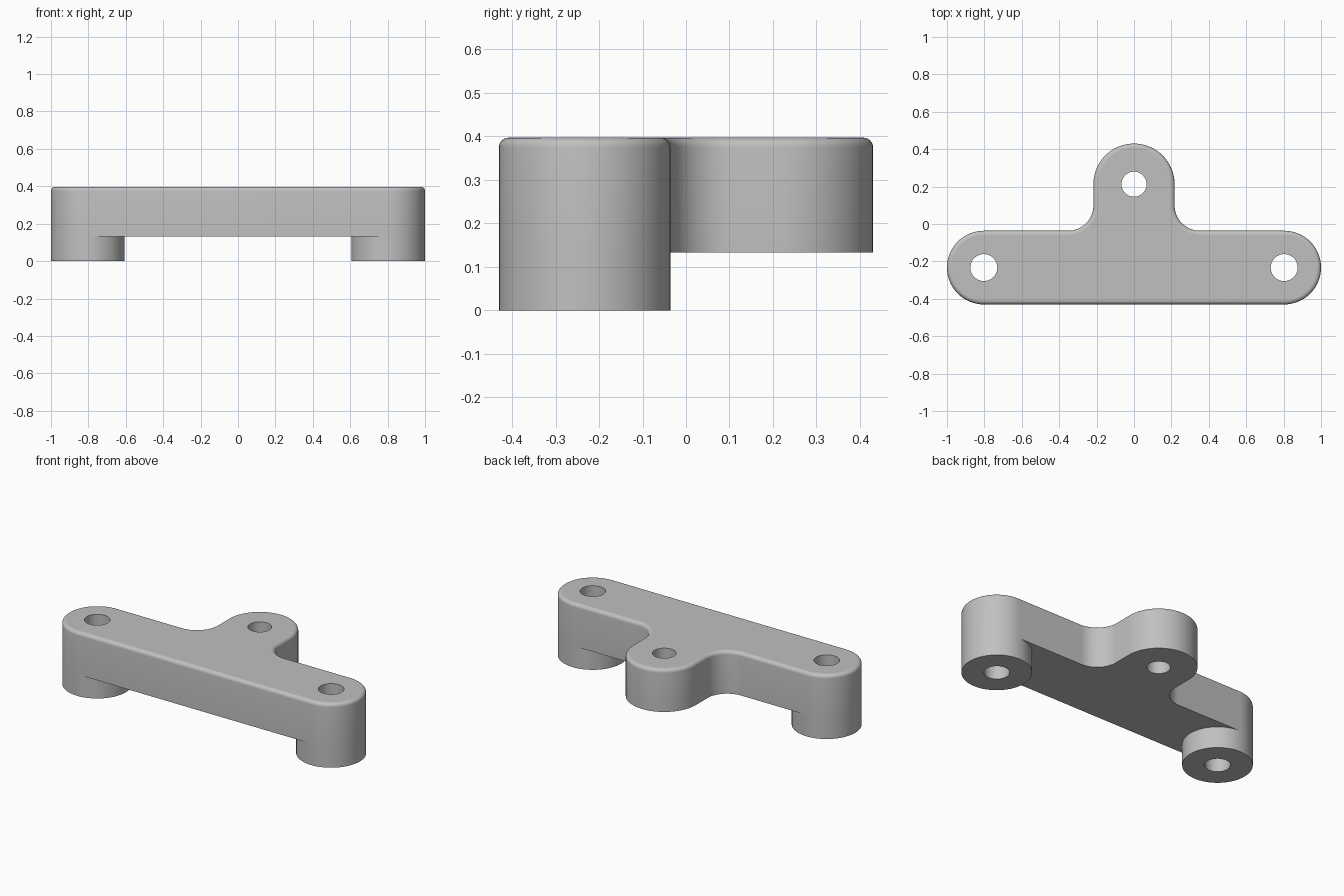
import bpy
import bmesh
from math import sin, cos, pi, radians

cube = bpy.data.objects.get("Cube")
if cube:
    bpy.data.objects.remove(cube, do_unlink=True)

BOTTOM, TOP, ROUND = 0.133, 0.397, 0.022
END_X, END_Y, END_R, END_HOLE = 0.803, -0.233, 0.197, 0.072
TAB_Y, TAB_R, TAB_HOLE = 0.213, 0.217, 0.067
BLEND_R = 0.135
BLEND_X, BLEND_Y = TAB_R + BLEND_R, END_Y + END_R + BLEND_R

grey = bpy.data.materials.new("plain grey")
grey.use_nodes = True
grey.diffuse_color = (0.53, 0.53, 0.53, 1)
grey.node_tree.nodes["Principled BSDF"].inputs["Base Color"].default_value = grey.diffuse_color


def arc(cx, cy, r, start, end, steps):
    angles = [radians(start + (end - start) * i / steps) for i in range(steps + 1)]
    return [(cx + r * cos(a), cy + r * sin(a)) for a in angles]


def circle(cx, cy, r):
    return arc(cx, cy, r, 0, 360, 64)[:-1]


def outline(inset):
    """T-shaped outline, counter-clockwise, moved inwards by the inset."""
    end, tab, blend = END_R - inset, TAB_R - inset, BLEND_R + inset
    return (arc(END_X, END_Y, end, -90, 90, 32)
            + arc(BLEND_X, BLEND_Y, blend, 270, 180, 16)
            + arc(0, TAB_Y, tab, 0, 180, 32)
            + arc(-BLEND_X, BLEND_Y, blend, 0, -90, 16)
            + arc(-END_X, END_Y, end, 90, 270, 32))


def ring(bm, points, z):
    return [bm.verts.new((x, y, z)) for x, y in points]


def bridge(bm, a, b):
    n = len(a)
    for i in range(n):
        j = (i + 1) % n
        bm.faces.new((a[i], a[j], b[j], b[i]))


def ring_edges(bm, verts):
    return [bm.edges.get((verts[i - 1], verts[i])) for i in range(len(verts))]


def finish(bm, name):
    bmesh.ops.recalc_face_normals(bm, faces=bm.faces)
    bm.normal_update()
    for f in bm.faces:
        f.smooth = abs(f.normal.z) < 0.999
    # Crisp edges between caps and walls
    for e in bm.edges:
        e.smooth = e.calc_face_angle(0) < radians(30)
    mesh = bpy.data.meshes.new(name)
    bm.to_mesh(mesh)
    bm.free()
    mesh.materials.append(grey)
    bpy.context.collection.objects.link(bpy.data.objects.new(name, mesh))


# Plate: straight wall, rounded upper rim, three through holes
bm = bmesh.new()
layers = [ring(bm, outline(0), BOTTOM)]
for i in range(7):
    a = pi / 2 * i / 6
    layers.append(ring(bm, outline(ROUND * (1 - cos(a))), TOP - ROUND * (1 - sin(a))))
for low, high in zip(layers, layers[1:]):
    bridge(bm, low, high)
lower_loops, upper_loops = [layers[0]], [layers[-1]]
for x, y, r in ((-END_X, END_Y, END_HOLE), (END_X, END_Y, END_HOLE), (0, TAB_Y, TAB_HOLE)):
    low, high = ring(bm, circle(x, y, r), BOTTOM), ring(bm, circle(x, y, r), TOP)
    bridge(bm, high, low)
    lower_loops.append(low)
    upper_loops.append(high)
for loops, direction in ((lower_loops, -1), (upper_loops, 1)):
    edges = [e for loop in loops for e in ring_edges(bm, loop)]
    bmesh.ops.triangle_fill(bm, use_beauty=True, use_dissolve=False,
                            edges=edges, normal=(0, 0, direction))
finish(bm, "plate")

# Round feet under both ends, bored through
for name, x in (("left_foot", END_X), ("right_foot", -END_X)):
    bm = bmesh.new()
    profile = ((END_R, 0), (END_R, BOTTOM), (END_HOLE, BOTTOM), (END_HOLE, 0))
    rings = [ring(bm, circle(x, END_Y, r), z) for r, z in profile]
    for i in range(len(rings)):
        bridge(bm, rings[i - 1], rings[i])
    finish(bm, name)
